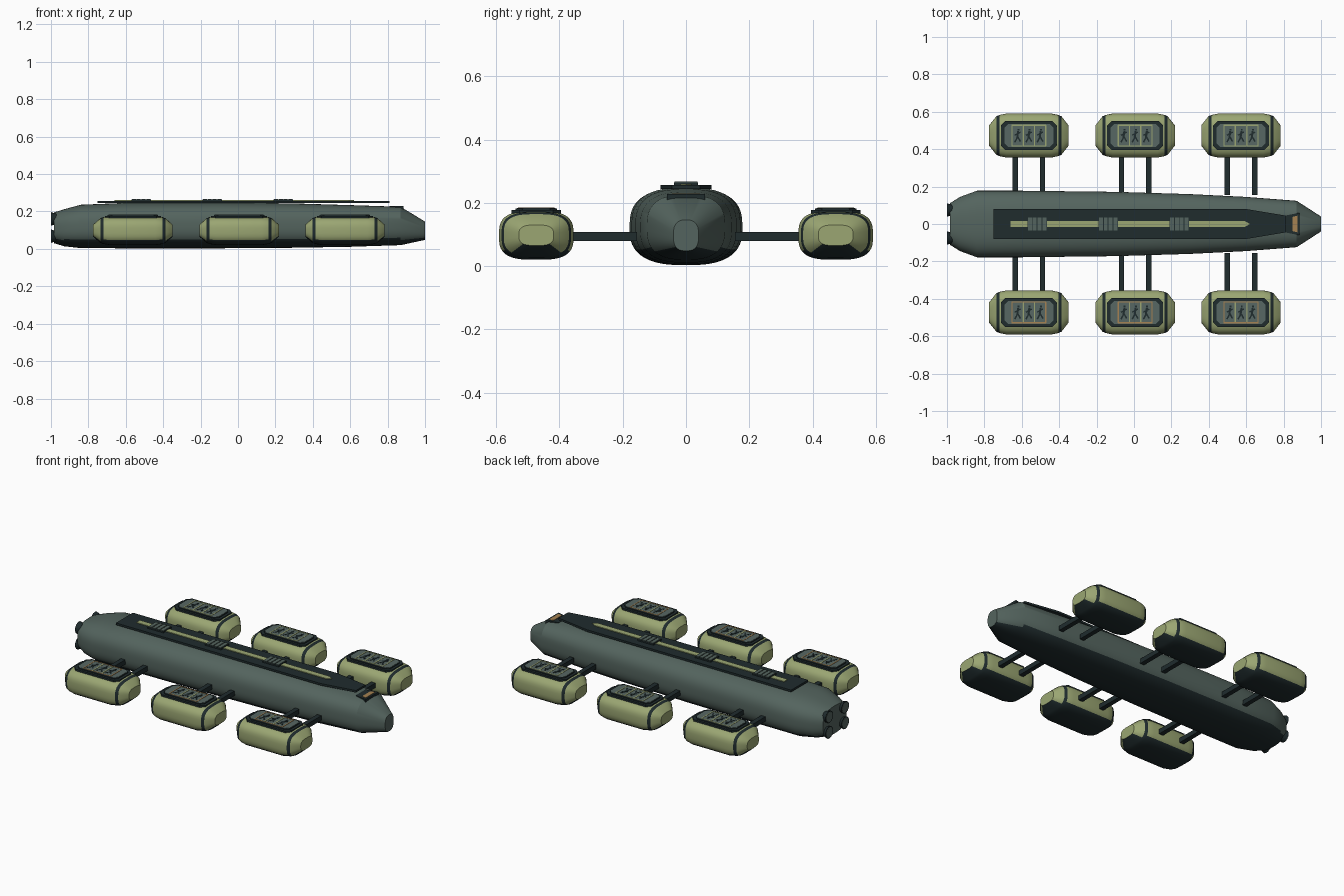
import bpy, bmesh, math
from mathutils import Matrix

if "Cube" in bpy.data.objects:
    bpy.data.objects.remove(bpy.data.objects["Cube"])


def material(name, rgb):
    m = bpy.data.materials.new(name)
    m.diffuse_color = (*rgb, 1)
    m.use_nodes = True
    m.node_tree.nodes["Principled BSDF"].inputs["Base Color"].default_value = m.diffuse_color
    return m


HULL = material("slate_grey", (0.088, 0.127, 0.112))
POD = material("olive_green", (0.325, 0.38, 0.17))
DARK = material("dark_teal", (0.014, 0.025, 0.027))
PANEL = material("panel_grey", (0.095, 0.135, 0.125))
TAN = material("amber", (0.38, 0.225, 0.085))


def finish(name, bm, mats, angle=30, belly=None):
    bmesh.ops.recalc_face_normals(bm, faces=bm.faces)
    bm.normal_update()
    if belly is not None:  # downward faces take the second colour
        for f in bm.faces:
            if f.normal.z < belly:
                f.material_index = 1
    me = bpy.data.meshes.new(name)
    bm.to_mesh(me)
    bm.free()
    ob = bpy.data.objects.new(name, me)
    bpy.context.collection.objects.link(ob)
    for m in mats:
        me.materials.append(m)
    if angle:
        bpy.ops.object.select_all(action='DESELECT')
        ob.select_set(True)
        bpy.context.view_layer.objects.active = ob
        bpy.ops.object.shade_smooth_by_angle(angle=math.radians(angle))
    return ob


def loft(name, stations, exp, sides, mats, offset=(0, 0), band=(), belly=-0.6):
    """Superellipse sections along x: (x, half width, bottom, top)."""
    bm = bmesh.new()
    rings = []
    for x, w, z0, z1 in stations:
        ring = []
        for i in range(sides):
            a = 2 * math.pi * (i + 0.5) / sides
            c, s = math.cos(a), math.sin(a)
            y = w * math.copysign(abs(c) ** (2 / exp), c)
            z = (z0 + z1) / 2 + (z1 - z0) / 2 * math.copysign(abs(s) ** (2 / exp), s)
            ring.append(bm.verts.new((x + offset[0], y + offset[1], z)))
        rings.append(ring)
    for k, (a, b) in enumerate(zip(rings, rings[1:])):
        for i in range(sides):
            j = (i + 1) % sides
            f = bm.faces.new((a[i], a[j], b[j], b[i]))
            f.material_index = 1 if k in band else 0
    bm.faces.new(rings[0])
    bm.faces.new(rings[-1])
    return finish(name, bm, mats, 30, belly)


def plate(name, outline, z0, z1, mat):
    """Flat outline extruded upward."""
    bm = bmesh.new()
    f = bm.faces.new([bm.verts.new((x, y, z0)) for x, y in outline])
    r = bmesh.ops.extrude_face_region(bm, geom=[f])
    for v in r["geom"]:
        if isinstance(v, bmesh.types.BMVert):
            v.co.z = z1
    return finish(name, bm, [mat], 0)


def boxes(name, items, mat):
    """Several boxes in one object: (cx, cy, cz, sx, sy, sz, turn)."""
    bm = bmesh.new()
    for cx, cy, cz, sx, sy, sz, turn in items:
        m = (Matrix.Translation((cx, cy, cz)) @ Matrix.Rotation(turn, 4, 'Z')
             @ Matrix.Diagonal((sx, sy, sz, 1)))
        bmesh.ops.create_cube(bm, size=1, matrix=m)
    return finish(name, bm, [mat], 0)


def chamfered(cx, cy, hx, hy, c):
    return [(cx + x, cy + y) for x, y in (
        (-hx, -hy + c), (-hx + c, -hy), (hx - c, -hy), (hx, -hy + c),
        (hx, hy - c), (hx - c, hy), (-hx + c, hy), (-hx, hy - c))]


# Main hull with dark belly
loft("hull", [(-0.983, 0.112, 0.03, 0.195), (-0.93, 0.145, 0.014, 0.212),
              (-0.84, 0.178, 0.004, 0.236), (-0.6, 0.178, 0.003, 0.246),
              (-0.1, 0.172, 0.003, 0.248), (0.3, 0.16, 0.006, 0.243),
              (0.6, 0.145, 0.011, 0.234), (0.87, 0.124, 0.02, 0.225),
              (1.0, 0.04, 0.048, 0.146)], 2.7, 64, [HULL, DARK])

# Engine nozzles: dark flared cones with grey discs
for sy in (-1, 1):
    for z in (0.068, 0.16):
        for name, r1, r2, x, d, mat in (("nozzle", 0.036, 0.027, -0.985, 0.028, DARK),
                                        ("nozzle_disc", 0.030, 0.030, -0.998, 0.004, HULL)):
            bm = bmesh.new()
            bmesh.ops.create_cone(bm, cap_ends=True, segments=16, radius1=r1, radius2=r2, depth=d,
                                  matrix=Matrix.Translation((x, sy * 0.075, z))
                                  @ Matrix.Rotation(math.pi / 2, 4, 'Y'))
            finish(name, bm, [mat])

# Spine deck, stripe and ribbed hatches
plate("spine_deck", [(-0.75, -0.08), (0.6, -0.08), (0.81, -0.045),
                     (0.81, 0.045), (0.6, 0.08), (-0.75, 0.08)], 0.244, 0.256, DARK)
plate("spine_stripe", [(-0.66, -0.017), (0.59, -0.017), (0.62, 0),
                       (0.59, 0.017), (-0.66, 0.017)], 0.255, 0.26, POD)
for x in (-0.518, -0.138, 0.242):
    boxes("hatch", [(x, 0, 0.259, 0.105, 0.076, 0.01, 0)], DARK)
    boxes("hatch_ribs", [(x + d, 0, 0.265, 0.021, 0.072, 0.005, 0)
                         for d in (-0.039, -0.013, 0.013, 0.039)], HULL)

# Cockpit frame and window
plate("cockpit_frame", [(0.81, -0.045), (0.885, -0.06), (0.885, 0.06), (0.81, 0.045)],
      0.206, 0.228, DARK)
plate("cockpit_window", [(0.847, -0.038), (0.874, -0.045), (0.874, 0.045), (0.847, 0.038)],
      0.227, 0.23, TAN)

# Side pods with struts and roof panels
for px in (-0.562, 0.006, 0.572):
    for side in (-1, 1):
        py = side * 0.473
        loft("pod", [(-0.212, 0.055, 0.065, 0.13), (-0.174, 0.103, 0.032, 0.164),
                     (-0.158, 0.110, 0.026, 0.170), (-0.12, 0.118, 0.02, 0.174),
                     (0.12, 0.118, 0.02, 0.174), (0.158, 0.110, 0.026, 0.170),
                     (0.174, 0.103, 0.032, 0.164), (0.212, 0.055, 0.065, 0.13)],
             3.1, 40, [POD, DARK], (px, py), (1, 5))
        boxes("strut", [(px + d, side * 0.265, 0.094, 0.028, 0.22, 0.028, 0)
                        for d in (-0.073, 0.073)], DARK)
        plate("roof_frame", chamfered(px, py, 0.15, 0.078, 0.025), 0.164, 0.177, DARK)
        plate("roof_rim", chamfered(px, py, 0.135, 0.065, 0.022), 0.176, 0.182, DARK)
        plate("roof_panel", chamfered(px, py, 0.131, 0.061, 0.02), 0.181, 0.1835, PANEL)
        # Panel trim: outline plus two dividers
        trim = TAN if side < 0 else POD
        boxes("panel_outline", [(px, py + d, 0.1835, 0.185, 0.006, 0.003, 0) for d in (-0.055, 0.055)]
              + [(px + d, py, 0.1835, 0.006, 0.112, 0.003, 0) for d in (-0.09, 0.09)], trim)
        boxes("panel_dividers", [(px + d, py, 0.1835, 0.007, 0.106, 0.003, 0)
                                 for d in (-0.03, 0.03)], POD)
        # Small figure marks: head, body, arms and legs
        marks = []
        for d in (-0.06, 0, 0.06):
            x = px + d
            marks += [(x + 0.004, py + 0.031, 0.1835, 0.010, 0.010, 0.003, 0),
                      (x, py + 0.006, 0.1835, 0.011, 0.036, 0.003, -0.15),
                      (x, py + 0.010, 0.1835, 0.036, 0.007, 0.003, 0.5),
                      (x - 0.008, py - 0.022, 0.1835, 0.008, 0.032, 0.003, -0.5),
                      (x + 0.008, py - 0.020, 0.1835, 0.008, 0.028, 0.003, 0.5)]
        boxes("figure_marks", marks, DARK)
